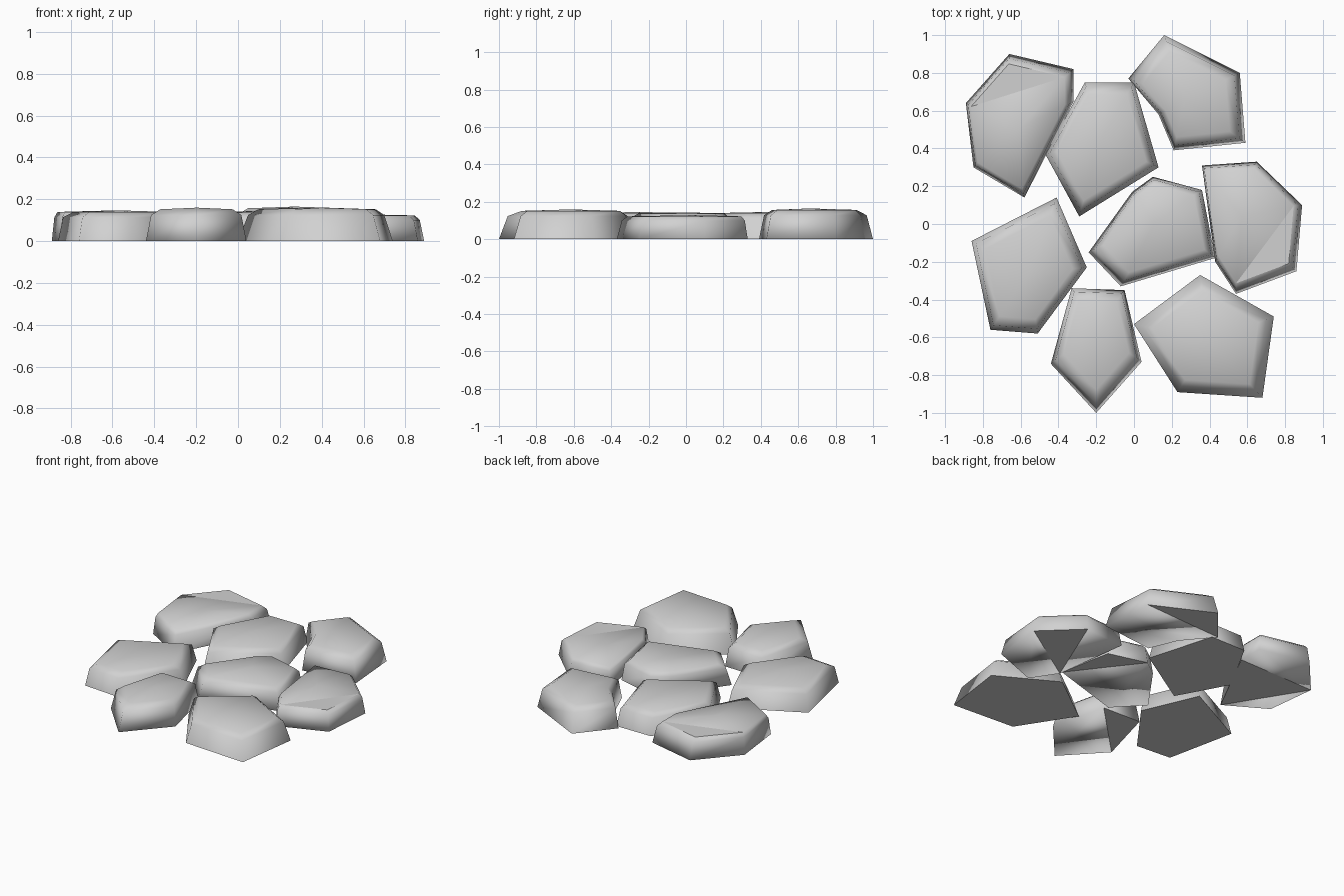
import bpy
import bmesh
from mathutils import Vector

cube = bpy.data.objects.get("Cube")
if cube:
    bpy.data.objects.remove(cube, do_unlink=True)

# One plain stone colour
stone_grey = bpy.data.materials.new("stone_grey")
stone_grey.use_nodes = True
COLOUR = (0.64, 0.64, 0.64, 1)
stone_grey.diffuse_color = COLOUR
stone_grey.node_tree.nodes["Principled BSDF"].inputs["Base Color"].default_value = COLOUR


def add_stone(name, outline, height=0.15, shoulder=0.9, crown=0.76,
              lean=(0, 0), facet=None, flat_under=None):
    """Stone with sloped sides, a rounded shoulder and a slightly domed crown.
    outline: footprint, counter-clockwise.  lean: shift of the crown.
    facet: index of the crown corner cut flat.  flat_under: corners of the only
    flat triangle of the underside; without it the whole underside is flat."""
    bm = bmesh.new()
    count = len(outline)
    centre = sum((Vector(p) for p in outline), Vector((0, 0))) / count
    shift = Vector(lean)

    def ring(scale, z, move):
        points = [centre + (Vector(p) - centre) * scale + shift * move for p in outline]
        return [bm.verts.new((p.x, p.y, z)) for p in points]

    # Side walls
    base = ring(1, 0, 0)
    middle = ring(shoulder, height * 0.8, 0.5)
    top = ring(crown, height * 0.98, 1)
    for low, high in ((base, middle), (middle, top)):
        for i in range(count):
            j = (i + 1) % count
            bm.faces.new((low[i], low[j], high[j], high[i])).smooth = True

    # Crown, with one flat corner where wanted
    rim = list(top)
    if facet is not None:
        corner = [top[(facet + k) % count] for k in (-1, 0, 1)]
        bm.faces.new(corner).smooth = False
        rim.remove(top[facet])
    middle_point = sum((v.co for v in rim), Vector()) / len(rim)
    peak = bm.verts.new((middle_point.x, middle_point.y, height * 1.03))
    for i, v in enumerate(rim):
        bm.faces.new((v, rim[(i + 1) % len(rim)], peak)).smooth = True

    # Underside: one flat face, or a flat triangle with smooth pieces around it
    if flat_under:
        a, b, c = flat_under
        bm.faces.new((base[c], base[b], base[a])).smooth = False
        for piece in (base[a:b + 1], base[b:c + 1], base[c:] + base[:a + 1]):
            if len(piece) > 2:
                bm.faces.new(piece[::-1]).smooth = True
    else:
        bm.faces.new(base[::-1]).smooth = False

    mesh = bpy.data.meshes.new(name)
    bm.to_mesh(mesh)
    bm.free()
    mesh.materials.append(stone_grey)
    bpy.context.collection.objects.link(bpy.data.objects.new(name, mesh))


# Back row
add_stone("back_right_stone",
          [(-.66, .9), (-.89, .64), (-.85, .3), (-.58, .14), (-.32, .65), (-.32, .82)],
          height=.142, shoulder=.94, crown=.87, lean=(-.01, -.01), facet=0,
          flat_under=(1, 3, 4))
add_stone("back_middle_stone",
          [(-.26, .75), (-.47, .37), (-.29, .04), (.13, .3), (0, .75)],
          height=.142, shoulder=.92, crown=.79)
add_stone("back_left_stone",
          [(.16, 1), (-.03, .77), (.13, .58), (.21, .39), (.59, .43), (.56, .8)],
          height=.16, crown=.74, flat_under=(0, 1, 5))

# Middle row
add_stone("centre_stone",
          [(.1, .25), (-.01, .17), (-.24, -.15), (-.07, -.33), (.43, -.18), (.36, .18)],
          height=.14, shoulder=.92, crown=.8, lean=(.01, .01), flat_under=(0, 4, 5))
add_stone("left_stone",
          [(.65, .33), (.36, .31), (.43, -.2), (.54, -.37), (.86, -.25), (.89, .1)],
          height=.125, shoulder=.94, crown=.87, lean=(-.01, .01), facet=4,
          flat_under=(0, 2, 5))
add_stone("right_stone",
          [(-.41, .14), (-.86, -.09), (-.76, -.56), (-.51, -.58), (-.25, -.23)],
          height=.142, shoulder=.92)

# Front row
add_stone("front_middle_stone",
          [(-.33, -.34), (-.44, -.74), (-.2, -1), (.04, -.73), (-.05, -.35)],
          height=.155, crown=.72, lean=(0, .02), flat_under=(0, 1, 4))
add_stone("front_left_stone",
          [(.35, -.27), (0, -.53), (.23, -.89), (.68, -.92), (.74, -.49)],
          height=.155, shoulder=.88)
